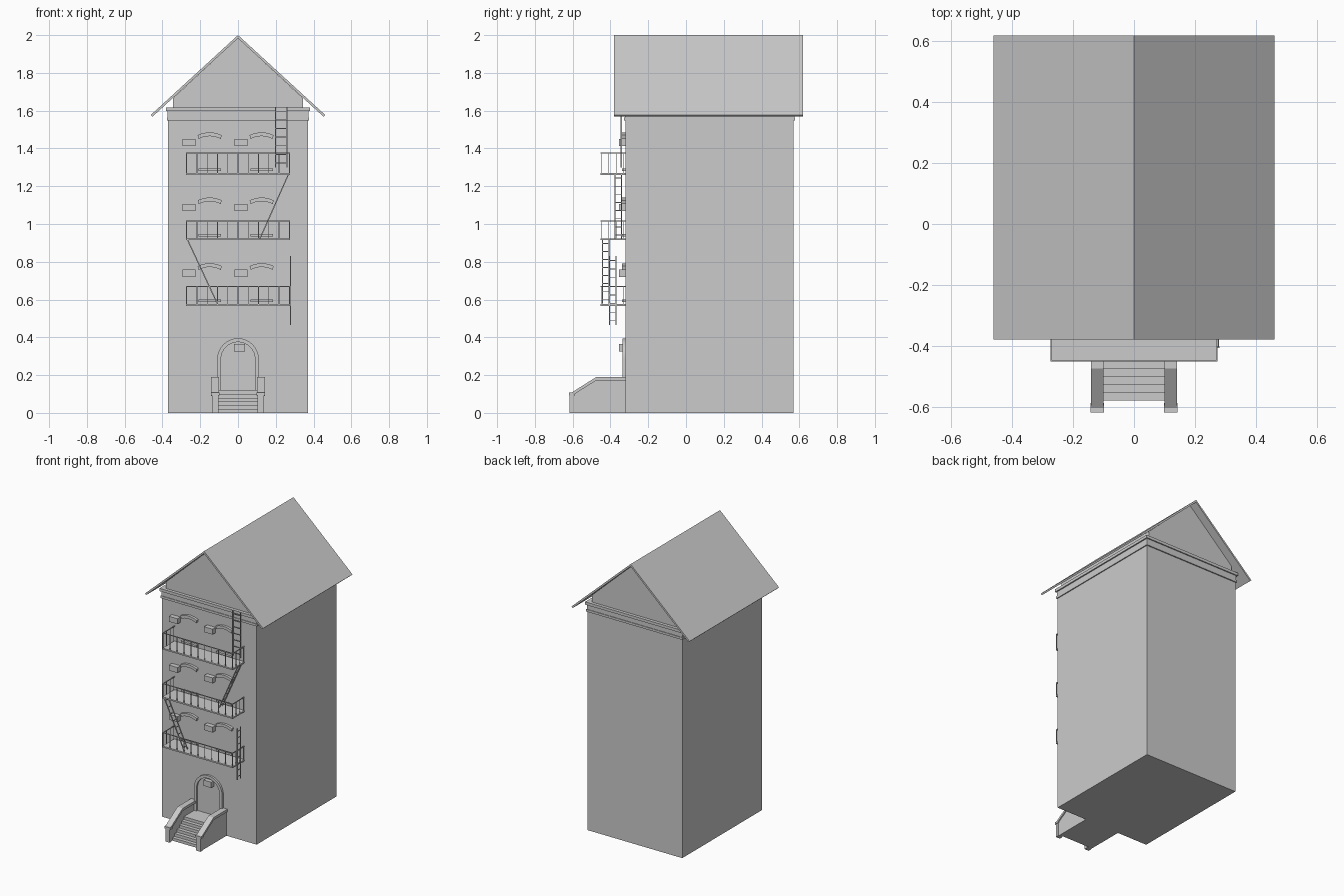
import bpy, bmesh, math
from mathutils import Vector

if "Cube" in bpy.data.objects:
    bpy.data.objects.remove(bpy.data.objects["Cube"])

WALL = -0.32  # y of the front wall


def finish(name, bm):
    bmesh.ops.recalc_face_normals(bm, faces=bm.faces)
    me = bpy.data.meshes.new(name)
    bm.to_mesh(me)
    bm.free()
    ob = bpy.data.objects.new(name, me)
    bpy.context.collection.objects.link(ob)
    return ob


def add_box(bm, x0, x1, y0, y1, z0, z1):
    v = bmesh.ops.create_cube(bm, size=1)['verts']
    for p in v:
        p.co = ((x0 + x1) / 2 + p.co.x * (x1 - x0),
                (y0 + y1) / 2 + p.co.y * (y1 - y0),
                (z0 + z1) / 2 + p.co.z * (z1 - z0))


def box(name, *dims):
    bm = bmesh.new()
    add_box(bm, *dims)
    return finish(name, bm)


def prism(name, pts, axis, a, b):
    """Extrude a closed outline along x (points are y,z) or y (points are x,z)."""
    bm = bmesh.new()
    place = (lambda p, t: (t, p[0], p[1])) if axis == 'x' else (lambda p, t: (p[0], t, p[1]))
    lo = [bm.verts.new(place(p, a)) for p in pts]
    hi = [bm.verts.new(place(p, b)) for p in pts]
    n = len(pts)
    bm.faces.new(lo)
    bm.faces.new(hi[::-1])
    for i in range(n):
        bm.faces.new((lo[i], lo[(i + 1) % n], hi[(i + 1) % n], hi[i]))
    return finish(name, bm)


def add_bar(bm, p, q, t=0.005):
    """Thin square bar between two points."""
    p, q = Vector(p), Vector(q)
    d = q - p
    rot = d.to_track_quat('Z', 'Y')
    for v in bmesh.ops.create_cube(bm, size=1)['verts']:
        v.co = (p + q) / 2 + rot @ Vector((v.co.x * t, v.co.y * t, v.co.z * d.length))


def ladder(name, p, q, side, rungs):
    bm = bmesh.new()
    p, q, side = Vector(p), Vector(q), Vector(side)
    add_bar(bm, p, q, 0.006)
    add_bar(bm, p + side, q + side, 0.006)
    for i in range(rungs):
        c = p.lerp(q, (i + 0.5) / rungs)
        add_bar(bm, c, c + side, 0.004)
    return finish(name, bm)


def arc(cx, cz, r, a0, a1, n):
    return [(cx + r * math.cos(math.radians(a0 + (a1 - a0) * i / n)),
             cz + r * math.sin(math.radians(a0 + (a1 - a0) * i / n))) for i in range(n + 1)]


# tower body and cornice bands
box("tower_body", -0.37, 0.37, WALL, 0.57, 0, 1.61)
box("cornice_lower", -0.377, 0.377, WALL - 0.008, 0.578, 1.548, 1.564)
box("cornice_middle", -0.373, 0.373, WALL - 0.004, 0.574, 1.564, 1.597)
box("cornice_upper", -0.382, 0.382, WALL - 0.012, 0.582, 1.597, 1.617)

# gable walls and thin pitched roof
prism("gable", [(-0.345, 1.6), (0.345, 1.6), (0.345, 1.665), (0, 1.984), (-0.345, 1.665)],
      'y', WALL + 0.01, 0.56)
prism("roof", [(-0.462, 1.577), (0, 2.0), (0.462, 1.577), (0.453, 1.568), (0, 1.983), (-0.453, 1.568)],
      'y', -0.38, 0.62)

# floors: balcony, window hoods, sills and wall boxes
for k, (z, top) in enumerate([(0.57, 0.67), (0.918, 1.017), (1.263, 1.375)]):
    n = k + 1
    box(f"balcony_floor_{n}", -0.275, 0.275, -0.452, WALL, z - 0.004, z + 0.006)
    bm = bmesh.new()
    x, y = 0.272, -0.449
    add_bar(bm, (-x, y, top), (x, y, top))
    for i in range(11):
        bx = -x + 2 * x * i / 10
        add_bar(bm, (bx, y, z), (bx, y, top), 0.004)
    for s in (-x, x):
        add_bar(bm, (s, y, top), (s, WALL, top))
        for j in (1, 2, 3):
            by = y + 0.04 * j
            add_bar(bm, (s, by, z), (s, by, top), 0.004)
    finish(f"balcony_railing_{n}", bm)
    for side, wx in (("left", -0.15), ("right", 0.125)):
        zc = z + 0.222 - 0.145
        hood = arc(wx, zc, 0.145, 64, 116, 8) + arc(wx, zc, 0.125, 118, 62, 8)
        prism(f"window_hood_{side}_{n}", hood, 'y', WALL - 0.018, WALL + 0.01)
        box(f"window_sill_{side}_{n}", wx - 0.06, wx + 0.06, WALL - 0.018, WALL + 0.01,
            z + 0.017, z + 0.03)
        box(f"wall_box_{side}_{n}", wx - 0.143, wx - 0.076, WALL - 0.034, WALL + 0.01,
            z + 0.15, z + 0.188)

# fire escape ladders
ladder("ladder_top", (0.198, -0.343, 1.3), (0.198, -0.343, 1.62), (0.062, 0, 0), 7)
ladder("ladder_upper", (0.115, -0.376, 0.92), (0.268, -0.376, 1.265), (0, 0.034, 0), 8)
ladder("ladder_middle", (-0.11, -0.443, 0.58), (-0.268, -0.443, 0.918), (0, 0.037, 0), 8)
ladder("ladder_bottom", (0.278, -0.405, 0.465), (0.278, -0.405, 0.83), (0, 0.035, 0), 8)

# arched doorway with lamp box
outline = arc(0, 0.285, 0.11, 0, 180, 16)
inner = arc(0, 0.285, 0.09, 180, 0, 16)
prism("door_frame", [(0.11, 0.11)] + outline + [(-0.11, 0.11), (-0.09, 0.11)] + inner + [(0.09, 0.11)],
      'y', WALL - 0.015, WALL + 0.01)
prism("door", [(0.092, 0.11)] + arc(0, 0.285, 0.092, 0, 180, 16) + [(-0.092, 0.11)],
      'y', WALL - 0.003, WALL + 0.01)
box("door_lamp", -0.022, 0.038, WALL - 0.034, WALL + 0.01, 0.325, 0.365)

# front steps as one stepped profile
steps = [(WALL, 0)]
ys = [-0.58 + 0.026 * i for i in range(6)]
for i, y in enumerate(ys):
    steps += [(y, 0.02 * i), (y, 0.02 * (i + 1))]
steps.append((WALL, 0.12))
prism("front_steps", steps[:1] + steps[1:], 'x', -0.112, 0.112)

# sloping stair walls with coping and end posts
for side, s in (("left", -1), ("right", 1)):
    prism(f"stair_wall_{side}",
          [(WALL, 0), (-0.605, 0), (-0.605, 0.095), (-0.475, 0.178), (WALL, 0.178)],
          'x', s * 0.108, s * 0.134)
    prism(f"stair_coping_{side}",
          [(WALL, 0.172), (-0.475, 0.172), (-0.605, 0.09), (-0.605, 0.108), (-0.475, 0.19), (WALL, 0.19)],
          'x', s * 0.1, s * 0.142)
    box(f"stair_post_{side}", min(s * 0.104, s * 0.138), max(s * 0.104, s * 0.138),
        -0.616, -0.592, 0, 0.1)
    box(f"stair_post_cap_{side}", min(s * 0.098, s * 0.143), max(s * 0.098, s * 0.143),
        -0.62, -0.588, 0.093, 0.108)

# smooth the curved parts while keeping their edges sharp
for ob in bpy.data.objects:
    if ob.name.startswith(("window_hood", "door_frame")):
        bpy.ops.object.select_all(action='DESELECT')
        ob.select_set(True)
        bpy.context.view_layer.objects.active = ob
        bpy.ops.object.shade_smooth_by_angle(angle=math.radians(30))
